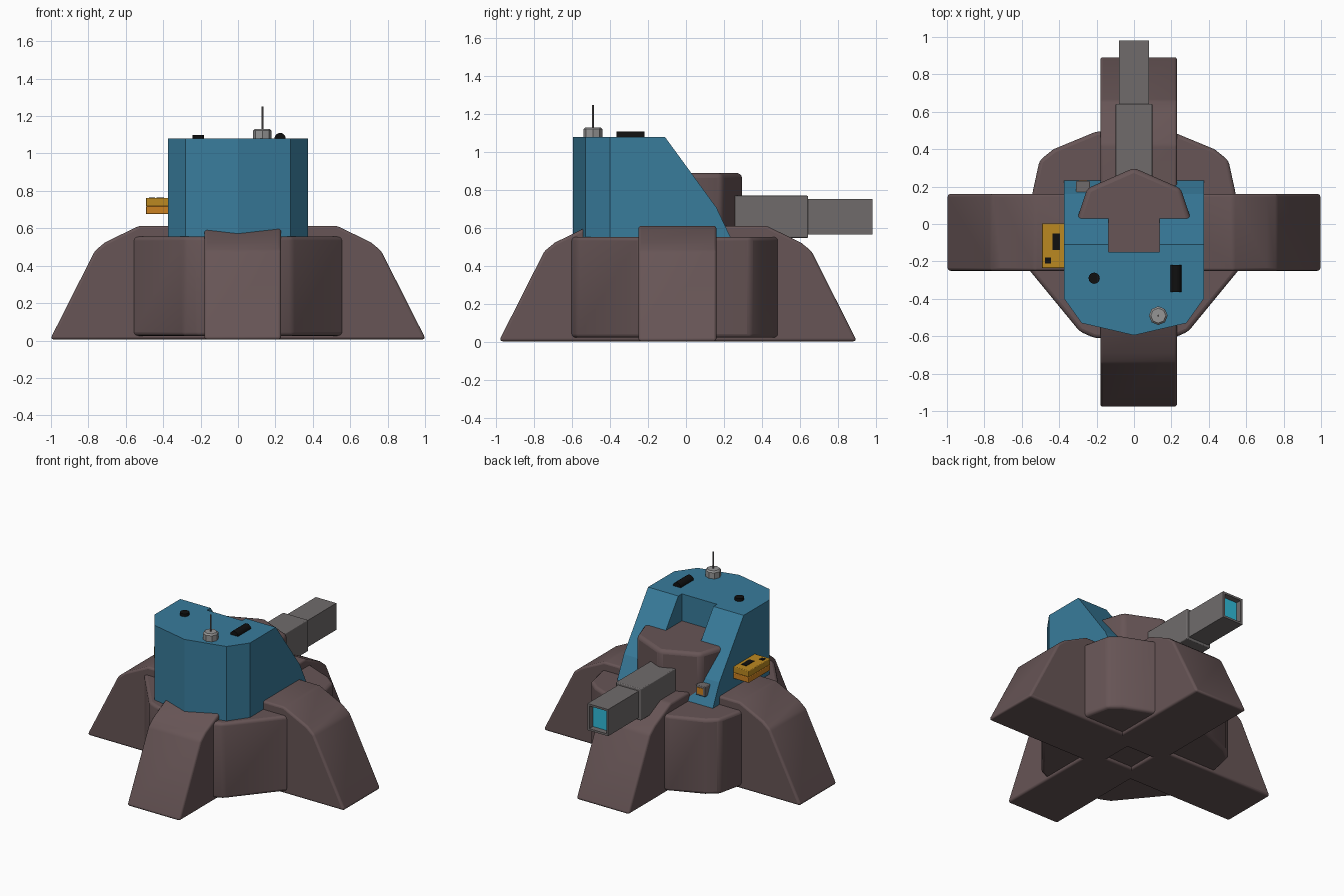
import bpy, bmesh, math
from mathutils import Vector, Matrix

if "Cube" in bpy.data.objects:
    bpy.data.objects.remove(bpy.data.objects["Cube"])


def material(name, r, g, b):
    m = bpy.data.materials.new(name)
    m.diffuse_color = (r, g, b, 1)
    m.use_nodes = True
    m.node_tree.nodes["Principled BSDF"].inputs["Base Color"].default_value = m.diffuse_color
    return m


BROWN = material("brown", 0.135, 0.09, 0.092)
BLUE = material("blue", 0.04, 0.2, 0.33)
STEEL = material("steel", 0.16, 0.148, 0.148)
YELLOW = material("yellow", 0.5, 0.25, 0.015)
ORANGE = material("orange", 0.6, 0.22, 0.015)
BLACK = material("black", 0.005, 0.005, 0.005)
CYAN = material("cyan", 0.03, 0.5, 0.7)
GREY = material("light_grey", 0.3, 0.3, 0.3)


def finish(bm, name, mat, bevel=0, smooth=False):
    bmesh.ops.recalc_face_normals(bm, faces=bm.faces[:])
    me = bpy.data.meshes.new(name)
    bm.to_mesh(me)
    bm.free()
    ob = bpy.data.objects.new(name, me)
    bpy.context.collection.objects.link(ob)
    if mat:
        me.materials.append(mat)
    if bevel:
        mod = ob.modifiers.new("bevel", 'BEVEL')
        mod.width = bevel
        mod.segments = 3
        mod.limit_method = 'ANGLE'
        mod.angle_limit = math.radians(20)
    if smooth:
        bpy.ops.object.select_all(action='DESELECT')
        bpy.context.view_layer.objects.active = ob
        ob.select_set(True)
        bpy.ops.object.shade_smooth_by_angle(angle=math.radians(35))
    return ob


def extruded(points, offset):
    """Solid from a closed outline pushed along an offset."""
    bm = bmesh.new()
    f = bm.faces.new([bm.verts.new(p) for p in points])
    new = bmesh.ops.extrude_face_region(bm, geom=[f])['geom']
    bmesh.ops.translate(bm, vec=offset,
                        verts=[v for v in new if isinstance(v, bmesh.types.BMVert)])
    bmesh.ops.recalc_face_normals(bm, faces=bm.faces[:])
    return bm


def plan(half, z0, z1):
    """Prism from the right half of a plan outline, mirrored in x."""
    pts = half + [(-x, y) for x, y in reversed(half) if x > 0]
    return extruded([(x, y, z0) for x, y in pts], (0, 0, z1 - z0))


def box(name, lo, hi, mat, bevel=0):
    x0, y0, z0 = lo
    x1, y1, z1 = hi
    bm = extruded([(x0, y0, z0), (x1, y0, z0), (x1, y1, z0), (x0, y1, z0)], (0, 0, z1 - z0))
    return finish(bm, name, mat, bevel)


def cylinder(name, centre, r1, r2, depth, sides, mat, rot=None):
    bm = bmesh.new()
    m = Matrix.Translation(centre) @ (rot or Matrix.Identity(4))
    bmesh.ops.create_cone(bm, cap_ends=True, segments=sides, radius1=r1, radius2=r2,
                          depth=depth, matrix=m)
    return finish(bm, name, mat, 0, sides > 10)


# four sloping feet around the base: name, direction angle, centre, length
for name, ang, centre, reach in (
        ("right_foot", 0, (0, -0.045, 0), 1.0), ("left_foot", 180, (0, -0.045, 0), 1.0),
        ("back_foot", 90, (0.025, -0.045, 0), 0.94), ("front_foot", 270, (0.025, -0.045, 0), 0.935)):
    prof = [(0.1, 0.006), (reach, 0.006), (reach - 0.005, 0.025), (reach - 0.235, 0.48),
            (reach - 0.29, 0.525), (reach - 0.47, 0.613), (0.1, 0.613)]
    bm = extruded([(d, -0.205, z) for d, z in prof], (0, 0.41, 0))
    bm.transform(Matrix.Translation(centre) @ Matrix.Rotation(math.radians(ang), 4, 'Z'))
    finish(bm, name, BROWN, 0.022, True)

# faceted base between the feet
core = [(0, -0.61), (0.21, -0.61), (0.29, -0.575), (0.565, -0.24), (0.56, 0.05), (0.54, 0.18),
        (0.505, 0.34), (0.43, 0.40), (0.2, 0.495), (0, 0.495)]
finish(plan(core, 0.025, 0.555), "base_core", BROWN, 0.02, True)

# cabin: faceted prism with a two-stage sloping back
cab = plan([(0, -0.595), (0.28, -0.53), (0.373, -0.40), (0.373, 0.236)], 0.55, 1.08)
for a, b in (((-0.11, 1.08), (0.16, 0.71)), ((0.16, 0.71), (0.236, 0.55))):
    dy, dz = b[0] - a[0], b[1] - a[1]
    cut = bmesh.ops.bisect_plane(cab, geom=cab.verts[:] + cab.edges[:] + cab.faces[:],
                                 plane_co=(0, a[0], a[1]), plane_no=(0, -dz, dy),
                                 dist=1e-5, clear_outer=True)
    bmesh.ops.holes_fill(cab, edges=[e for e in cab.edges if e.is_boundary], sides=0)
cabin = finish(cab, "cabin", BLUE)

# gun slot cut into the cabin
cutter = box("slot_cutter", (-0.137, -0.15, 0.5), (0.137, 0.5, 1.3), None)
cutter.hide_render = True
mod = cabin.modifiers.new("slot", 'BOOLEAN')
mod.operation = 'DIFFERENCE'
mod.solver = 'EXACT'
mod.object = cutter
bpy.context.view_layer.objects.active = cabin
bpy.ops.object.modifier_apply(modifier="slot")
bpy.data.objects.remove(cutter)

# gun mantle
mantle = [(0, -0.18), (0.3, -0.18), (0.3, 0.04), (0.25, 0.19), (0, 0.3)]
finish(plan(mantle, 0.54, 0.89), "gun_mantle", BROWN, 0.025, True)

# barrel sleeve and muzzle with a recessed lens
box("barrel_sleeve", (-0.098, 0.2, 0.55), (0.098, 0.642, 0.772), STEEL, 0.006)
bm = extruded([(-0.08, 0.6, 0.567), (0.08, 0.6, 0.567), (0.08, 0.6, 0.755), (-0.08, 0.6, 0.755)],
              (0, 0.382, 0))
end = max(bm.faces, key=lambda f: f.calc_center_median().y)
bmesh.ops.inset_region(bm, faces=[end], thickness=0.02)
lens = bmesh.ops.extrude_discrete_faces(bm, faces=[end])['faces'][0]
bmesh.ops.translate(bm, verts=lens.verts[:], vec=(0, -0.04, 0))
lens.material_index = 1
muzzle = finish(bm, "barrel_muzzle", STEEL)
muzzle.data.materials.append(CYAN)

# side control box
box("side_box_top", (-0.493, -0.235, 0.718), (-0.37, 0.003, 0.762), YELLOW, 0.005)
box("side_box_bottom", (-0.493, -0.235, 0.677), (-0.37, 0.003, 0.718), ORANGE, 0.005)
box("side_box_slot", (-0.435, -0.14, 0.75), (-0.395, -0.05, 0.765), BLACK)
box("side_box_button", (-0.475, -0.21, 0.75), (-0.445, -0.18, 0.765), BLACK)

# small lamp on the sloping back
box("lamp_housing", (-0.31, 0.165, 0.615), (-0.235, 0.23, 0.685), STEEL, 0.005)
box("lamp_lens", (-0.295, 0.22, 0.628), (-0.25, 0.233, 0.672), ORANGE)

# roof fittings and antenna
cylinder("roof_button", (-0.213, -0.29, 1.085), 0.03, 0.03, 0.03, 16, BLACK)
cylinder("roof_roller", (0.225, -0.292, 1.08), 0.03, 0.03, 0.145, 16, BLACK,
         Matrix.Rotation(math.pi / 2, 4, 'X'))
cylinder("antenna_base", (0.13, -0.49, 1.1), 0.05, 0.05, 0.044, 8, GREY)
cylinder("antenna_cap", (0.13, -0.49, 1.127), 0.05, 0.04, 0.01, 8, GREY)
cylinder("antenna_rod", (0.13, -0.49, 1.19), 0.005, 0.005, 0.12, 8, STEEL)
